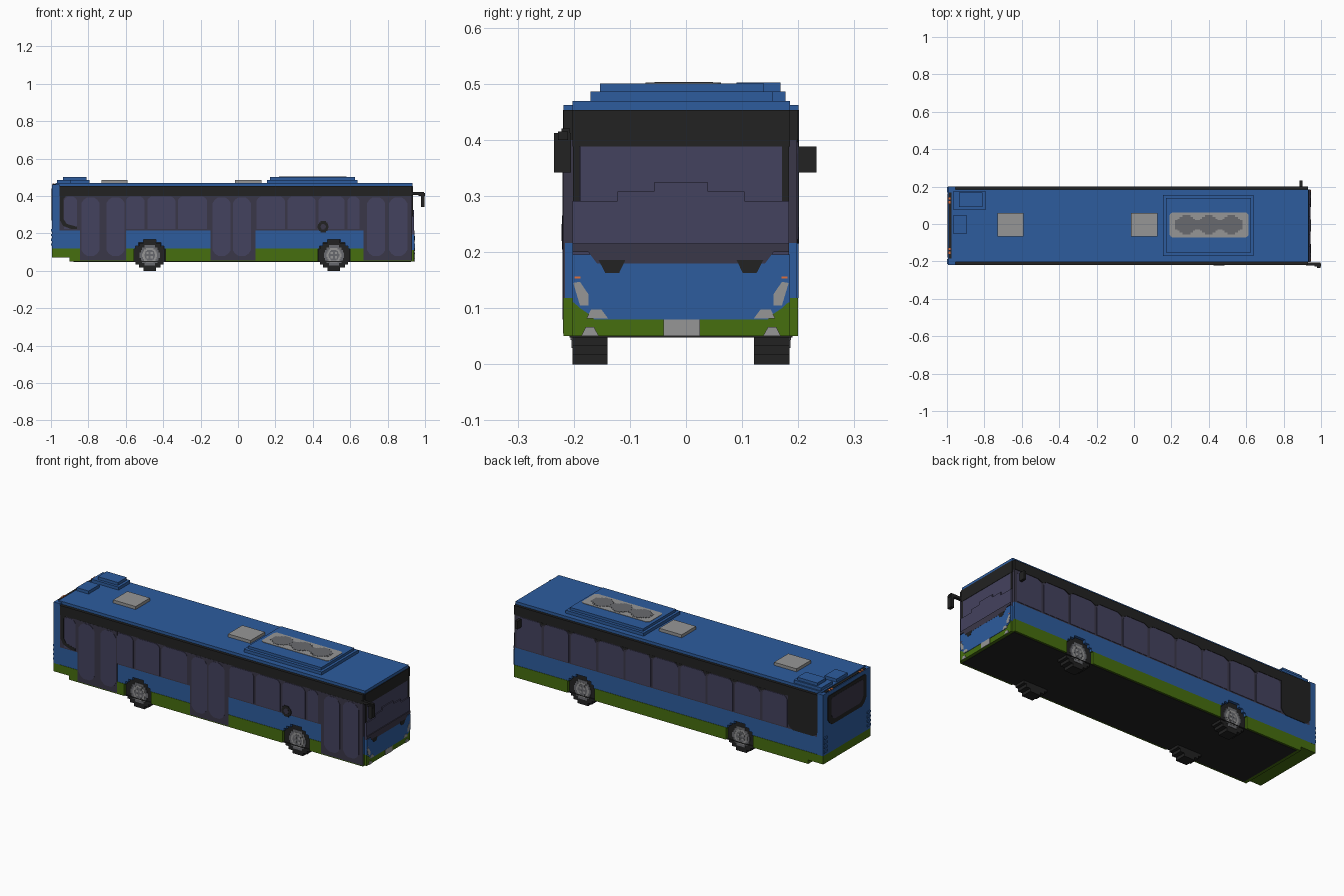
import bpy, bmesh, math
from mathutils import Vector

if "Cube" in bpy.data.objects:
    bpy.data.objects.remove(bpy.data.objects["Cube"], do_unlink=True)


def material(name, hexcode):
    srgb = [int(hexcode[i:i + 2], 16) / 255 for i in (0, 2, 4)]
    col = [((c + 0.055) / 1.055) ** 2.4 for c in srgb] + [1]
    m = bpy.data.materials.new(name)
    m.use_nodes = True
    m.diffuse_color = col
    bsdf = m.node_tree.nodes["Principled BSDF"]
    bsdf.inputs["Base Color"].default_value = col
    bsdf.inputs["Roughness"].default_value = 0.8
    return m


BLUE = material("body blue", "2D5C9E")
GREEN = material("skirt green", "466E0F")
BLACK = material("trim black", "222222")
GLASS = material("window glass", "44425E")
FRAME = material("window frame", "3A3748")
LIGHT = material("light grey", "969696")
GREY = material("dark grey", "696A6E")
ORANGE = material("lamp orange", "E0703C")

MID = -0.009                      # middle of the body across y
RIGHT, LEFT = -0.218, 0.2         # outer skins
SKIN = 0.002


def prism(name, pts, axis, lo, hi, mat):
    """Extrude a 2D outline along an axis; outline uses the other two axes in order."""
    def place(p, d):
        c = list(p)
        c.insert(axis, d)
        return Vector(c)
    bm = bmesh.new()
    a = [bm.verts.new(place(p, lo)) for p in pts]
    b = [bm.verts.new(place(p, hi)) for p in pts]
    bm.faces.new(a)
    bm.faces.new(b[::-1])
    for i in range(len(pts)):
        j = (i + 1) % len(pts)
        bm.faces.new((a[j], a[i], b[i], b[j]))
    bmesh.ops.recalc_face_normals(bm, faces=bm.faces)
    me = bpy.data.meshes.new(name)
    bm.to_mesh(me)
    bm.free()
    me.materials.append(mat)
    ob = bpy.data.objects.new(name, me)
    bpy.context.collection.objects.link(ob)
    return ob


def rect(u0, u1, v0, v1, low=0, top=0):
    """Rectangle with clipped lower and upper corners."""
    pts = []
    for u, v, c, su, sv in ((u0, v0, low, 1, 1), (u1, v0, low, -1, 1),
                            (u1, v1, top, -1, -1), (u0, v1, top, 1, -1)):
        if not c:
            pts.append((u, v))
            continue
        ends = [(u, v + sv * c), (u + su * c * .4, v + sv * c * .4), (u + su * c, v)]
        pts += ends if su * sv > 0 else ends[::-1]
    return pts


def box(name, x0, x1, y0, y1, z0, z1, mat):
    return prism(name, rect(x0, x1, y0, y1), 2, z0, z1, mat)


def stepped_disc(cu, cv, r, rows=10):
    """Blocky circle outline."""
    h = 2 * r / rows
    right = []
    for i in range(rows):
        v = -r + i * h
        mid = v + h / 2
        w = round(math.sqrt(r * r - mid * mid) / h * 2) * h / 2
        right += [(w, v), (w, v + h)]
    out = right + [(-u, v) for u, v in reversed(right)]
    clean = [p for i, p in enumerate(out)
             if not (abs(out[i - 1][0] - p[0]) < 1e-6
                     and abs(out[(i + 1) % len(out)][0] - p[0]) < 1e-6)]
    return [(cu + u, cv + v) for u, v in clean]


# Body shell in stacked colour layers
y0, y1 = RIGHT + SKIN, LEFT - SKIN
skirt = box("skirt", -.9, .93, RIGHT, LEFT, .05, .118, GREEN)
box("rear_skirt", -.994, -.9, RIGHT, LEFT, .072, .118, GREEN)
lower = box("lower_body", -.99, .93, y0, y1, .118, .216, BLUE)
box("window_band", -.99, .93, y0, y1, .216, .4, FRAME)
box("upper_band", -.99, .93, RIGHT, LEFT, .4, .453, BLACK)
box("roof", -.975, .932, -.202, .185, .45, .469, BLUE)
box("floor", -.88, .925, RIGHT + .01, LEFT - .01, .048, .052, BLACK)
box("rear_panel", -.994, -.955, RIGHT - .0005, LEFT + .0005, .118, .462, BLUE)
box("rear_roof_trim", -.99, -.972, -.185, .168, .46, .465, BLACK)

# Wheels, hubs and their arches
for wx, place in ((-.472, "rear"), (.513, "front")):
    tyre = stepped_disc(wx, .083, .083)
    arch = prism(place + "_arch_cutter", stepped_disc(wx, .083, .0845), 1, -.4, .4, BLACK)
    arch.hide_render = True
    arch.hide_set(True)
    for part in (skirt, lower):
        cut = part.modifiers.new("arch", 'BOOLEAN')
        cut.operation = 'DIFFERENCE'
        cut.object = arch
        cut.solver = 'EXACT'
    box(place + "_wheel_well", wx - .09, wx + .09, -.14, .12, .05, .17, BLACK)
    for side, s in (("right", -1), ("left", 1)):
        outer = MID + s * .1935
        tag = place + "_" + side
        prism(tag + "_wheel", tyre, 1, *sorted((outer, outer - s * .063)), BLACK)
        for r, d, mat, part in ((.054, .002, GREY, "rim"), (.04, .003, LIGHT, "hub_ring"),
                                (.029, .004, GREY, "hub")):
            prism(tag + "_" + part, stepped_disc(wx, .083, r, 8), 1,
                  *sorted((outer - s * .001, outer + s * d)), mat)
        for k in range(4):
            a = math.pi * (k / 2 + .25)
            u, v = wx + .016 * math.cos(a), .083 + .016 * math.sin(a)
            prism(tag + "_bolt", rect(u - .006, u + .006, v - .006, v + .006), 1,
                  *sorted((outer, outer + s * .005)), LIGHT)


def side_plate(name, pts, mat, left=False, lift=0.0):
    a, b = (y1 - .001, LEFT + lift) if left else (RIGHT - lift, y0 + .001)
    return prism(name, pts, 1, a, b, mat)


# Doors on the right side, two leaves each
for d0, d1, leaves in ((-.845, -.6, (-.837, -.703)), (-.147, .093, (-.136, -.028)),
                       (.67, .93, (.69, .808))):
    side_plate("door", rect(d0, d1, .055, .4), FRAME, lift=.0008)
    for u in leaves:
        side_plate("door_glass", rect(u, u + .097, .08, .392, .03, .03), GLASS, lift=.002)

# Side windows
for a, b in ((-.93, -.86), (-.6, -.5), (-.485, -.335), (-.322, -.165), (.1, .25),
             (.265, .415), (.43, .57), (.585, .65)):
    side_plate("right_window", rect(a, b, .222, .396, 0, .02), GLASS)
for i in range(10):
    a = -.77 + i * .17
    side_plate("left_window", rect(a, a + .155, .222, .396, 0, .02), GLASS, True)
for i in range(1, 10):
    a = -.7775 + i * .17
    side_plate("left_blind", [(a - .03, .4), (a, .385), (a + .03, .4)], BLACK, True, .001)

# Black window surround at the rear corners
side_plate("right_rear_surround",
           [(-.952, .27), (-.935, .24), (-.89, .222), (-.86, .222), (-.86, .235), (-.915, .25),
            (-.932, .275), (-.932, .385), (-.92, .4), (-.92, .453), (-.952, .453)], BLACK, lift=.001)
side_plate("left_rear_surround", rect(-.96, -.775, .215, .453, .03, 0), BLACK, True, .001)
side_plate("side_lamp", stepped_disc(.455, .235, .03, 8), BLACK, lift=.003)
side_plate("side_lamp_centre", stepped_disc(.455, .235, .015, 6), FRAME, lift=.004)

# Front end: windscreen, bulging lower nose, bumper
box("windscreen", .925, .934, MID - .18, MID + .18, .19, .388, GLASS)
box("destination_panel", .925, .936, -.202, .185, .388, .453, BLACK)
for s in (-1, 1):
    c = MID + s * .1865
    box("windscreen_pillar", .925, .935, c - .006, c + .006, .215, .4, BLACK)
for half, top in ((.193, .291), (.113, .308), (.048, .324)):
    box("windscreen_lower", .928, .94, MID - half, MID + half, .195, top, GLASS)
box("nose", .928, .942, -.202, .185, .11, .196, BLUE)
box("bumper", .928, .942, -.202, .185, .05, .112, GREEN)


def front_plate(name, pts, mat, depth=.945):
    """Outline is given around the middle of the body."""
    return prism(name, [(MID + u, v) for u, v in pts], 0, .938, depth, mat)


front_plate("nose_panel", [(-.155, .08), (.155, .08), (.165, .09), (.18, .1), (.193, .112),
                           (.193, .196), (-.193, .196), (-.193, .112), (-.18, .1),
                           (-.165, .09)], BLUE, .944)
front_plate("windscreen_base", [(-.15, .18), (.15, .18), (.165, .2), (.193, .2), (.193, .215),
                                (-.193, .215), (-.193, .2), (-.165, .2)], FRAME, .9445)
front_plate("number_plate", rect(-.031, .034, .05, .08), LIGHT)
for s in (-1, 1):
    for name, pts, mat in (
            ("headlamp", [(.165, .105), (.18, .105), (.192, .145), (.18, .147), (.165, .125)], LIGHT),
            ("lower_lamp", [(.13, .082), (.168, .082), (.16, .098), (.142, .098)], LIGHT),
            ("fog_lamp", [(.146, .05), (.178, .05), (.17, .066), (.155, .066)], LIGHT),
            ("wiper_mount", [(.11, .163), (.135, .163), (.147, .186), (.099, .186)], BLACK),
            ("indicator", rect(.179, .19, .153, .156), ORANGE)):
        front_plate(name, [(s * u, v) for u, v in pts], mat)

# Mirrors
box("right_mirror_arm", .92, .995, -.222, -.207, .405, .42, BLACK)
box("right_mirror", .978, .997, -.235, -.205, .342, .412, BLACK)
box("right_mirror_tip", .965, 1, -.228, -.21, .4, .415, BLACK)
box("left_mirror", .885, .9, .195, .233, .342, .388, BLACK)

# Roof: cooling unit with fans, hatches, rear boxes
box("cooling_base", .155, .64, -.17, .155, .465, .486, BLUE)
box("cooling_top", .17, .625, -.153, .139, .48, .5, BLUE)
prism("fan_panel", rect(.19, .613, -.072, .062, .015, .015), 2, .49, .502, LIGHT)
for u in (.28, .4, .52):
    prism("fan", stepped_disc(u, -.004, .052), 2, .495, .5035, GREY)
    prism("fan_joint", rect(u - .06, u + .06, -.03, .022), 2, .495, .503, GREY)
for u in (-.73, -.015):
    box("roof_hatch", u, u + .14, -.067, .06, .465, .486, LIGHT)
box("rear_unit_base", -.965, -.795, .075, .177, .465, .486, BLUE)
box("rear_unit_top", -.935, -.81, .09, .168, .48, .502, BLUE)
box("rear_vent", -.968, -.893, -.052, .045, .465, .486, BLUE)

# Rear end
prism("rear_window_surround", rect(-.18, .163, .27, .44, .04, .01), 0, -.997, -.99, BLACK)
prism("rear_window", rect(-.15, .133, .295, .42, .03, .01), 0, -.998, -.99, FRAME)
for s in (-1, 1):
    for i in range(4):
        c = MID + s * .192
        box("rear_fin", -1, -.99, c - .014, c + .014, .135 + i * .025, .147 + i * .025, BLUE)
    for off in (.125, .145):
        c = MID + s * off
        box("rear_marker", -.993, -.982, c - .006, c + .006, .455, .4665, ORANGE)
